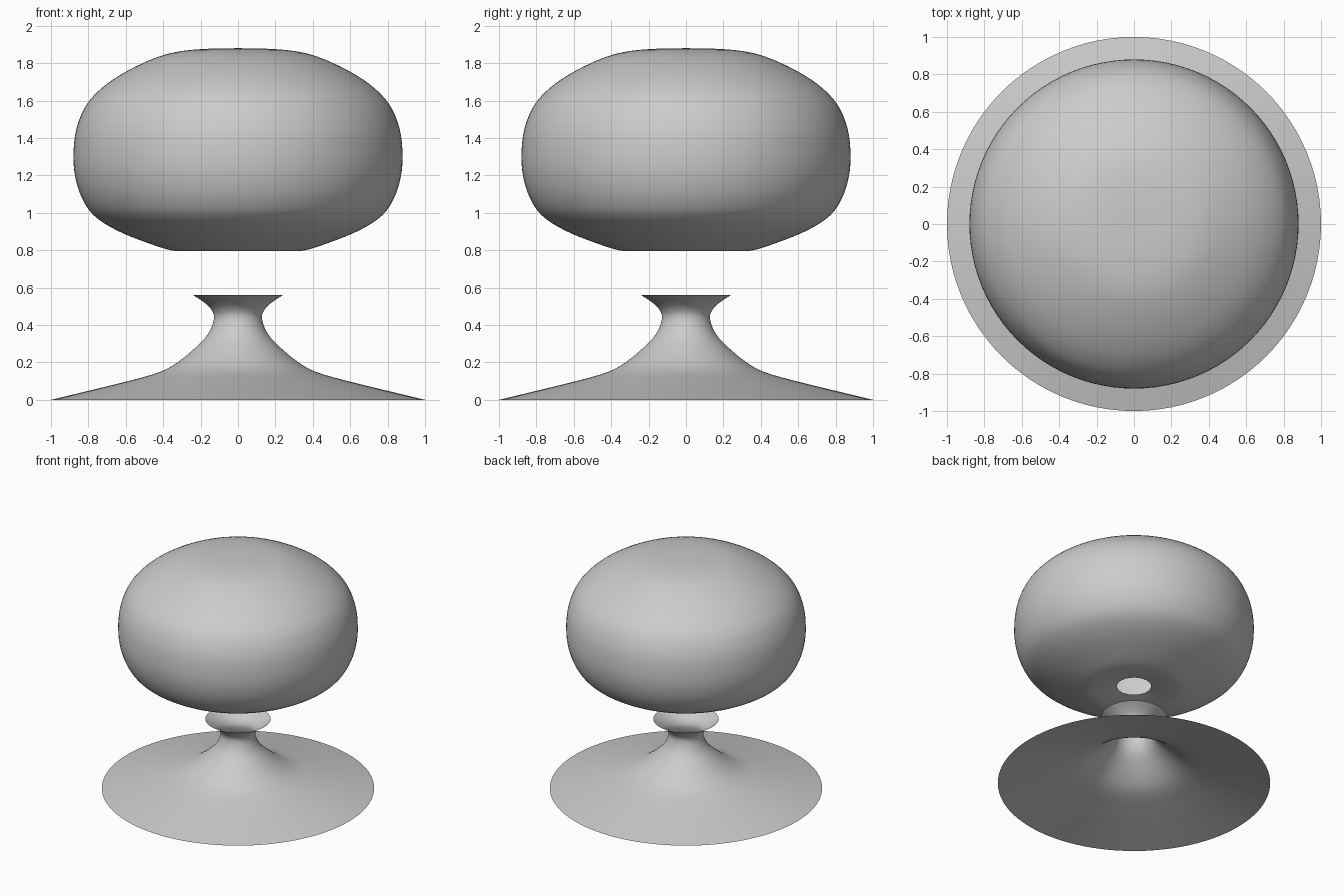
import bpy, bmesh, math
from mathutils import Vector

if "Cube" in bpy.data.objects:
    bpy.data.objects.remove(bpy.data.objects["Cube"])

SEGMENTS = 96


def smooth_profile(points, steps=4):
    """Catmull-Rom curve through (radius, height) points."""
    p = [Vector(q) for q in points]
    p = [2 * p[0] - p[1]] + p + [2 * p[-1] - p[-2]]
    out = []
    for i in range(1, len(p) - 2):
        a, b, c, d = p[i - 1:i + 3]
        for k in range(steps):
            t = k / steps
            out.append(0.5 * (2 * b + (c - a) * t + (2 * a - 5 * b + 4 * c - d) * t * t
                              + (3 * b - a - 3 * c + d) * t ** 3))
    return out + [p[-2]]


def lathe(name, points):
    """Revolve a profile around z into a thin smooth shell."""
    bm = bmesh.new()
    verts = [bm.verts.new((max(r, 0), 0, z)) for r, z in smooth_profile(points)]
    edges = [bm.edges.new(pair) for pair in zip(verts, verts[1:])]
    bmesh.ops.spin(bm, geom=verts + edges, cent=(0, 0, 0), axis=(0, 0, 1),
                   angle=math.tau, steps=SEGMENTS, use_merge=False)
    bmesh.ops.remove_doubles(bm, verts=bm.verts, dist=0.0005)
    bmesh.ops.recalc_face_normals(bm, faces=bm.faces)
    # make normals face outward at the widest wall
    f = max(bm.faces, key=lambda q: q.calc_center_median().xy.length)
    c = f.calc_center_median()
    if f.normal.dot(Vector((c.x, c.y, 0))) < 0:
        bmesh.ops.reverse_faces(bm, faces=bm.faces)
    for face in bm.faces:
        face.smooth = True
    mesh = bpy.data.meshes.new(name)
    bm.to_mesh(mesh)
    bm.free()
    obj = bpy.data.objects.new(name, mesh)
    bpy.context.collection.objects.link(obj)
    return obj


# Flared foot with narrow neck and open lip
lathe("base", [(1, 0), (0.8, 0.048), (0.6, 0.097), (0.42, 0.148), (0.31, 0.21),
               (0.2, 0.305), (0.15, 0.37), (0.128, 0.44), (0.145, 0.487),
               (0.187, 0.525), (0.24, 0.56)])

# Rounded shade, closed on top, small hole in the dimpled underside
lathe("shade", [(0.125, 0.82), (0.2, 0.806), (0.28, 0.798), (0.36, 0.80), (0.5, 0.845),
                (0.65, 0.907), (0.77, 0.985), (0.835, 1.08), (0.87, 1.19),
                (0.88, 1.3), (0.87, 1.42), (0.84, 1.52), (0.79, 1.605),
                (0.7, 1.69), (0.58, 1.765), (0.45, 1.825), (0.33, 1.86),
                (0.18, 1.876), (0, 1.88)])
